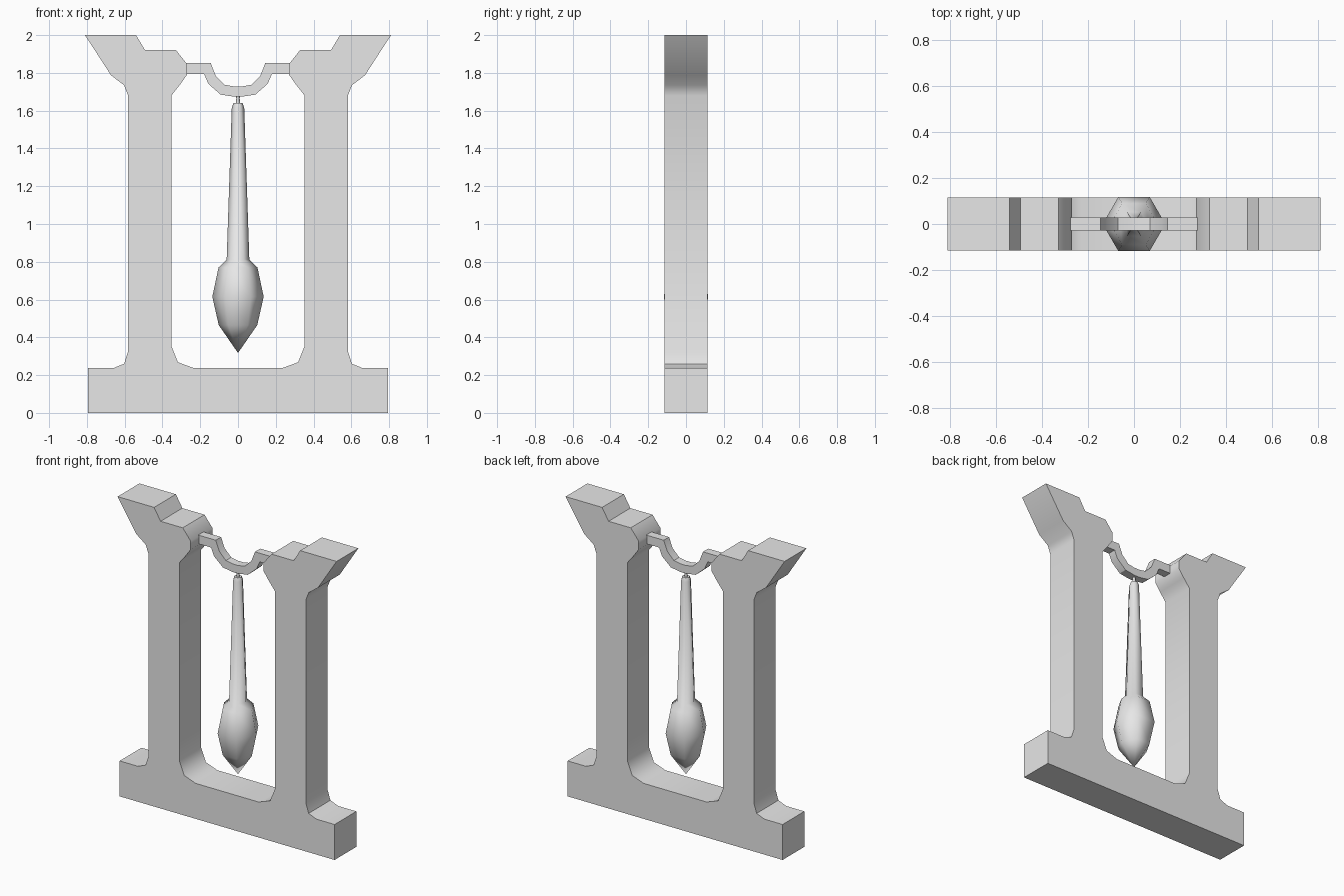
import bpy, bmesh, math

if "Cube" in bpy.data.objects:
    bpy.data.objects.remove(bpy.data.objects["Cube"])

stone = bpy.data.materials.new("light_grey")
stone.diffuse_color = (0.8, 0.8, 0.8, 1)
stone.use_nodes = True
stone.node_tree.nodes["Principled BSDF"].inputs["Base Color"].default_value = stone.diffuse_color


def finish(name, bm, angle):
    bmesh.ops.recalc_face_normals(bm, faces=bm.faces[:])
    me = bpy.data.meshes.new(name)
    bm.to_mesh(me)
    bm.free()
    me.materials.append(stone)
    ob = bpy.data.objects.new(name, me)
    bpy.context.collection.objects.link(ob)
    bpy.ops.object.select_all(action='DESELECT')
    ob.select_set(True)
    bpy.context.view_layer.objects.active = ob
    bpy.ops.object.shade_smooth_by_angle(angle=math.radians(angle))
    return ob


def extrude_outline(name, outline, half_depth, angle):
    """Solid slab from an x-z outline, centred on y = 0."""
    bm = bmesh.new()
    face = bm.faces.new([bm.verts.new((x, -half_depth, z)) for x, z in outline])
    new = bmesh.ops.extrude_face_region(bm, geom=[face], use_keep_orig=True)
    for v in new["geom"]:
        if isinstance(v, bmesh.types.BMVert):
            v.co.y = half_depth
    return finish(name, bm, angle)


def mirrored(half):
    return half + [(-x, z) for x, z in reversed(half)]


def lathe(name, profile, sides, angle):
    """Revolve an (r, z) profile around z, corners on the x axis."""
    bm = bmesh.new()
    rings = []
    for r, z in profile:
        if r == 0:
            rings.append([bm.verts.new((0, 0, z))] * sides)
        else:
            rings.append([bm.verts.new((r * math.cos(2 * math.pi * i / sides),
                                        r * math.sin(2 * math.pi * i / sides), z))
                          for i in range(sides)])
    for a, b in zip(rings, rings[1:]):
        for i in range(sides):
            j = (i + 1) % sides
            bm.faces.new(list(dict.fromkeys((a[i], a[j], b[j], b[i]))))
    if profile[0][0] > 0:
        bm.faces.new(rings[0])
    return finish(name, bm, angle)


# Base and both pillars with flared capitals
frame_half = [
    (-0.795, 0), (-0.795, 0.237), (-0.66, 0.237), (-0.603, 0.26),
    (-0.582, 0.325), (-0.582, 1.68), (-0.603, 1.735), (-0.672, 1.787),
    (-0.81, 2.0), (-0.54, 2.0), (-0.492, 1.92), (-0.328, 1.92),
    (-0.27, 1.847), (-0.27, 1.79), (-0.307, 1.738), (-0.353, 1.68),
    (-0.353, 0.355), (-0.318, 0.268), (-0.233, 0.237),
]
extrude_outline("frame", mirrored(frame_half), 0.115, 50)

# Curved hanger between the capitals
upper = [(-0.275, 1.853), (-0.145, 1.853), (-0.118, 1.785), (-0.07, 1.737), (-0.02, 1.728)]
lower = [(-0.275, 1.795), (-0.18, 1.795), (-0.157, 1.742), (-0.092, 1.685), (-0.02, 1.674)]
extrude_outline("hanger", mirrored(upper) + mirrored(lower)[::-1], 0.028, 30)

# Thin link and six-sided pendulum
lathe("link", [(0.014, 1.69), (0.009, 1.665), (0.012, 1.63)], 6, 60)
lathe("pendulum", [(0.024, 1.64), (0.033, 1.615), (0.06, 0.812), (0.103, 0.77),
                   (0.136, 0.615), (0.102, 0.465), (0, 0.317)], 6, 65)
